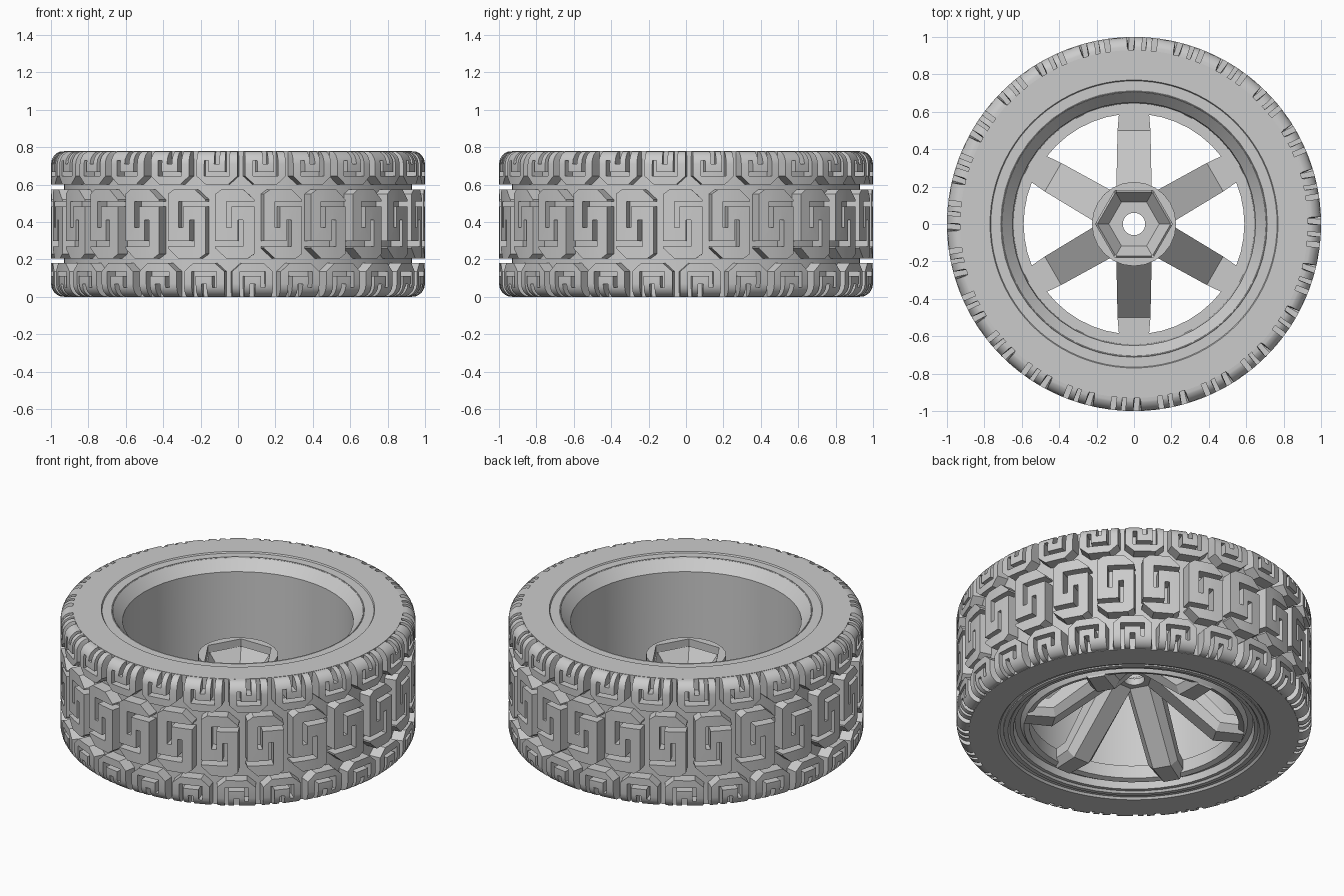
import bpy, bmesh
from math import sin, cos, pi, radians, sqrt
from mathutils import Vector

cube = bpy.data.objects.get("Cube")
if cube:
    bpy.data.objects.remove(cube)

HEIGHT, BASE_R, DEPTH = 0.78, 0.93, 0.07
BLOCKS, SPOKES = 24, 6

grey = bpy.data.materials.new("plain_grey")
grey.use_nodes = True
grey.diffuse_color = (0.6, 0.6, 0.6, 1)
grey.node_tree.nodes["Principled BSDF"].inputs["Base Color"].default_value = (0.6, 0.6, 0.6, 1)


def finish(name, bm, smooth=30):
    bmesh.ops.recalc_face_normals(bm, faces=bm.faces[:])
    mesh = bpy.data.meshes.new(name)
    bm.to_mesh(mesh)
    bm.free()
    mesh.materials.append(grey)
    obj = bpy.data.objects.new(name, mesh)
    bpy.context.collection.objects.link(obj)
    bpy.ops.object.select_all(action="DESELECT")
    obj.select_set(True)
    bpy.context.view_layer.objects.active = obj
    bpy.ops.object.shade_smooth_by_angle(angle=radians(smooth))
    return obj


def bridge(bm, a, b):
    n = len(a)
    for i in range(n):
        bm.faces.new((a[i], a[(i + 1) % n], b[(i + 1) % n], b[i]))


def lathe(name, profile, segments):
    """Closed ring profile turned about z; a radius may be a function of angle."""
    bm = bmesh.new()
    rings = []
    for r, z in profile:
        ring = []
        for i in range(segments):
            a = 2 * pi * i / segments
            rad = r(a) if callable(r) else r
            ring.append(bm.verts.new((rad * cos(a), rad * sin(a), z)))
        rings.append(ring)
    for i, ring in enumerate(rings):
        bridge(bm, ring, rings[(i + 1) % len(rings)])
    return finish(name, bm)


def spin_copies(bm, count):
    bmesh.ops.spin(bm, geom=bm.verts[:] + bm.edges[:] + bm.faces[:], cent=(0, 0, 0),
                   axis=(0, 0, 1), angle=2 * pi * (count - 1) / count,
                   steps=count - 1, use_duplicate=True)


def tread_radius(z):
    d = min(max(z - HEIGHT + DEPTH, DEPTH - z, 0), DEPTH)
    return BASE_R + sqrt(DEPTH ** 2 - d ** 2)


def tread_row(name, outline, angle):
    """Extrude a flat block, slice it, wrap it on the tyre and repeat it around."""
    bm = bmesh.new()
    mid_z = (min(p[1] for p in outline) + max(p[1] for p in outline)) / 2
    low = [bm.verts.new((u * 1.1, mid_z + (z - mid_z) * 1.0, 0)) for u, z in outline]
    top = [bm.verts.new((u, z, 1)) for u, z in outline]
    bm.faces.new(low)
    bm.faces.new(top)
    bridge(bm, low, top)
    cuts = [((u, 0, 0), (1, 0, 0)) for u in (-0.09, -0.03, 0.03, 0.09)]
    for d in (0.005, 0.012, 0.025, 0.045, 0.07):
        cuts += [((0, d, 0), (0, 1, 0)), ((0, HEIGHT - d, 0), (0, 1, 0))]
    for co, no in cuts:
        bmesh.ops.bisect_plane(bm, geom=bm.verts[:] + bm.edges[:] + bm.faces[:],
                               dist=1e-5, plane_co=co, plane_no=no)
    for v in bm.verts:
        u, z, w = v.co
        r = BASE_R - 0.02 + w * (tread_radius(z) - BASE_R + 0.02)
        a = u + radians(angle)
        v.co = Vector((r * sin(a), -r * cos(a), z))
    spin_copies(bm, BLOCKS)
    return finish(name, bm)


# Tyre body with a shallow bead step on both faces
lathe("tyre_body", [(0.70, 0.02), (0.755, 0.012), (0.765, 0), (BASE_R, 0),
                    (BASE_R, HEIGHT), (0.77, HEIGHT), (0.765, 0.772),
                    (0.705, 0.772), (0.69, 0.74)], 96)

# Middle tread: hooked blocks, identical when turned half way round
half = [(-0.105, -0.092), (-0.105, 0.16), (-0.07, 0.185), (0.045, 0.185),
        (0.105, 0.13), (0.105, 0.12), (-0.045, 0.12), (-0.045, -0.02),
        (-0.018, -0.02), (-0.018, 0.092)]
hook = half + [(-u, -v) for u, v in half]
tread_row("middle_tread", [(u, 0.39 + v) for u, v in hook], -1)

# Shoulder treads: bracket slot and a notch open to the sidewall
EDGE = 0.178
shoulder = [(-0.11, EDGE), (-0.11, 0.045), (-0.06, 0), (0.06, 0), (0.11, 0.045),
            (0.11, EDGE), (0.068, EDGE), (0.068, 0.045), (-0.068, 0.045),
            (-0.068, 0.13), (-0.045, 0.13), (-0.045, 0.068), (0.045, 0.068),
            (0.045, EDGE), (0.014, EDGE), (0.014, 0.11), (-0.014, 0.11), (-0.014, EDGE)]
tread_row("upper_shoulder_tread", [(u, 0.60 + v) for u, v in shoulder], -6.5)
tread_row("lower_shoulder_tread", [(-u, 0.18 - v) for u, v in shoulder], 4.5)

# Rim barrel with bevelled upper lip and stepped lower lip
lathe("rim", [(0.71, 0.775), (0.65, 0.71), (0.645, 0.12), (0.59, 0.12), (0.59, 0.04),
              (0.62, 0.03), (0.64, 0.06), (0.67, 0.06), (0.68, 0.02), (0.70, 0.02),
              (0.71, 0.008), (0.735, 0.008), (0.74, 0.03), (0.74, 0.74)], 48)


# Hub with hexagonal socket and through hole
def hexagon(a):
    return 0.178 / cos((a + 1e-6) % (pi / 3) - pi / 6)


lathe("hub", [(0.06, 0.34), (0.06, 0.38), (hexagon, 0.38), (hexagon, 0.50),
              (0.225, 0.50), (0.225, 0.42), (0.12, 0.34)], 24)

# Spokes: sloping beams with chamfered undersides and a flat foot
bm = bmesh.new()
stations = [(0.17, 0.46, 0.09, 0.34, 0.095), (0.50, 0.12, 0.46, 0.02, 0.088),
            (0.62, 0.12, 0.62, 0.02, 0.078)]
rings = []
for top_y, top_z, low_y, low_z, w in stations:
    section = [(-w, 0), (w, 0), (w, 0.6), (w * 0.6, 1), (-w * 0.6, 1), (-w, 0.6)]
    rings.append([bm.verts.new((x, top_y + (low_y - top_y) * t, top_z + (low_z - top_z) * t))
                  for x, t in section])
for a, b in zip(rings, rings[1:]):
    bridge(bm, a, b)
bm.faces.new(rings[0])
bm.faces.new(rings[-1])
spin_copies(bm, SPOKES)
finish("spokes", bm, 20)
